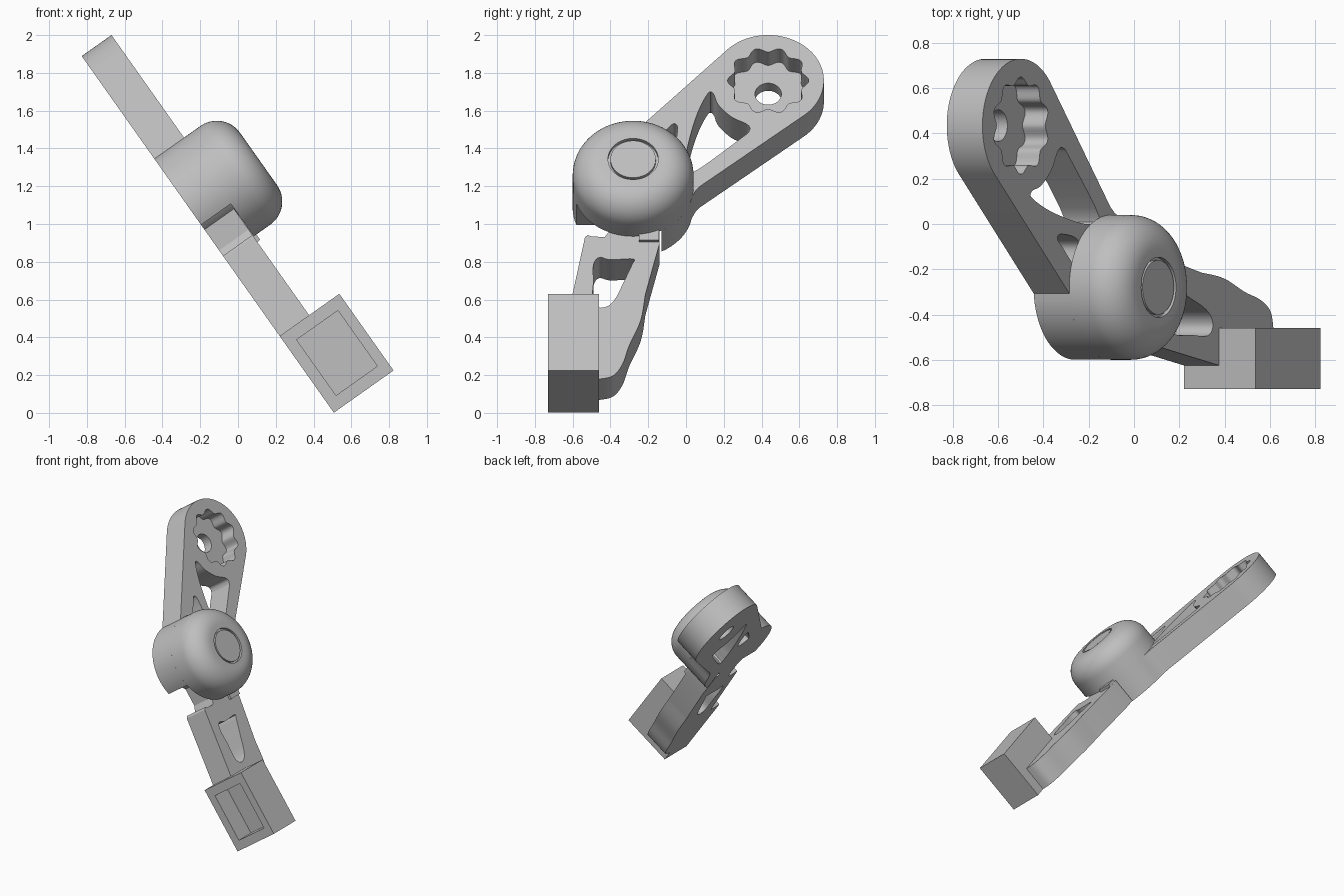
import bpy, bmesh, math
from mathutils import Matrix, Vector

if "Cube" in bpy.data.objects:
    bpy.data.objects.remove(bpy.data.objects["Cube"])

# Local frame: x = across, y = along the arm, z = out of the tilted plate
s3, s2 = math.sqrt(1 / 3), math.sqrt(2 / 3)
along, out = Vector((-s3, 0, s2)), Vector((s2, 0, s3))
FRAME = Matrix.Translation(out * 0.415) @ Matrix(
    ((0, along.x, out.x), (1, 0, 0), (0, along.z, out.z))).to_4x4()

grey = bpy.data.materials.new("light grey")
grey.diffuse_color = (0.52, 0.52, 0.52, 1)
grey.use_nodes = True
grey.node_tree.nodes["Principled BSDF"].inputs["Base Color"].default_value = grey.diffuse_color
PIVOT, HEAD = (-0.28, 1.035), (0.435, 1.725)


def finish(name, bm):
    bmesh.ops.recalc_face_normals(bm, faces=bm.faces)
    mesh = bpy.data.meshes.new(name)
    bm.to_mesh(mesh)
    bm.free()
    mesh.materials.append(grey)
    ob = bpy.data.objects.new(name, mesh)
    bpy.context.collection.objects.link(ob)
    ob.matrix_world = FRAME
    return ob


def prism(name, pts, w0, w1):
    bm = bmesh.new()
    face = bm.faces.new([bm.verts.new((x, y, w0)) for x, y in pts])
    res = bmesh.ops.extrude_face_region(bm, geom=[face])
    top = [v for v in res["geom"] if isinstance(v, bmesh.types.BMVert)]
    bmesh.ops.translate(bm, verts=top, vec=(0, 0, w1 - w0))
    return finish(name, bm)


def rect(x0, x1, y0, y1):
    return [(x0, y0), (x1, y0), (x1, y1), (x0, y1)]


def arc(c, r, a0, a1, n):
    angles = [math.radians(a0 + (a1 - a0) * i / n) for i in range(n + 1)]
    return [(c[0] + r * math.cos(a), c[1] + r * math.sin(a)) for a in angles]


def curve(pts, closed=True, n=5):
    """Smooth curve through the points."""
    p = [Vector(q) for q in pts]
    m, res = len(p), []
    for i in range(m if closed else m - 1):
        k = [(i + j) % m if closed else min(max(i + j, 0), m - 1) for j in (-1, 0, 1, 2)]
        a, b, c, d = (p[j] for j in k)
        for s in range(n):
            t = s / n
            v = 0.5 * (2 * b + (c - a) * t + (2 * a - 5 * b + 4 * c - d) * t * t
                       + (3 * b - a - 3 * c + d) * t ** 3)
            res.append((v.x, v.y))
    return res if closed else res + [tuple(p[-1])]


def cut(ob, cutter):
    cutter.hide_render = True
    mod = ob.modifiers.new("cut", 'BOOLEAN')
    mod.operation, mod.solver, mod.object = 'DIFFERENCE', 'EXACT', cutter
    bpy.context.view_layer.objects.active = ob
    bpy.ops.object.modifier_apply(modifier=mod.name)
    bpy.data.objects.remove(cutter)


def smooth(ob):
    bpy.ops.object.select_all(action='DESELECT')
    ob.select_set(True)
    bpy.context.view_layer.objects.active = ob
    bpy.ops.object.shade_smooth_by_angle(angle=math.radians(32))


# Upper arm: round head, tapered body, pivot disc with a notch for the link
outline = arc(HEAD, 0.295, -52, 137, 40)
outline += arc(PIVOT, 0.32, 95, 199.9, 24)
outline += arc(PIVOT, 0.185, 216, 324, 18)
outline += arc(PIVOT, 0.32, -62, -20, 10)
outline += [(0.03, 0.965), (0.047, 1.005), (0.075, 1.04)]
arm = prism("upper_arm", outline, 0, 0.193)
# Scalloped socket and bolt hole in the head
scallop = []
for i in range(120):
    a = 2 * math.pi * i / 120
    r = 0.2 + 0.015 * math.cos(10 * a)
    scallop.append((HEAD[0] + r * math.cos(a), HEAD[1] + r * math.sin(a)))
cut(arm, prism("socket_cutter", scallop, 0.07, 0.3))
cut(arm, prism("bolt_cutter", arc(HEAD, 0.07, 0, 352.5, 47), -0.1, 0.3))
# Lightening windows in the arm
window = curve([(0.03, 1.125), (0.29, 1.35), (0.335, 1.4), (0.325, 1.44), (0.24, 1.49),
                (0.17, 1.57), (0.145, 1.64), (0.115, 1.64), (0.06, 1.51),
                (0.015, 1.33), (0.0, 1.2)])
cut(arm, prism("window_cutter", window, -0.1, 0.3))
small = curve([(-0.1, 1.41), (-0.065, 1.445), (-0.045, 1.42), (-0.06, 1.31),
               (-0.11, 1.26), (-0.19, 1.3)])
cut(arm, prism("small_window_cutter", small, -0.1, 0.3))
smooth(arm)

# Domed knob with a ring groove, turned around the pivot
profile = [(0, 0.448), (0.12, 0.448), (0.12, 0.43), (0.133, 0.43), (0.133, 0.45)]
profile += arc((0.17, 0.3), 0.15, 90, 0, 12) + [(0.32, 0.193), (0, 0.193)]
bm = bmesh.new()
vs = [bm.verts.new((PIVOT[0] + r, PIVOT[1], w)) for r, w in profile]
es = [bm.edges.new(e) for e in zip(vs, vs[1:])]
bmesh.ops.spin(bm, geom=vs + es, cent=(*PIVOT, 0), axis=(0, 0, 1),
               angle=2 * math.pi, steps=72, use_merge=True)
bmesh.ops.remove_doubles(bm, verts=bm.verts, dist=1e-5)
smooth(finish("knob", bm))

# Lower link: neck into the notch, wavy right side, window
side = curve([(-0.46, -0.21), (-0.385, -0.187), (-0.335, -0.11), (-0.30, 0.01),
              (-0.24, 0.17), (-0.215, 0.34)], closed=False)
outline = side + [(-0.14, 0.67), (-0.14, 0.86)] + arc(PIVOT, 0.18, 305, 228, 12)
outline += [(-0.40, 0.76), (-0.43, 0.712), (-0.5, 0.715), (-0.52, 0.725), (-0.535, 0.71),
            (-0.625, 0.205), (-0.46, 0.205)]
link = prism("lower_link", outline, 0, 0.191)
window = curve([(-0.49, 0.53), (-0.46, 0.58), (-0.40, 0.565), (-0.28, 0.57), (-0.285, 0.535),
                (-0.33, 0.42), (-0.37, 0.32), (-0.41, 0.267), (-0.46, 0.255),
                (-0.495, 0.3), (-0.49, 0.42)])
cut(link, prism("link_window_cutter", window, -0.1, 0.3))
smooth(link)

# Small stop tab where the link meets the knob
prism("stop_tab", rect(-0.25, -0.142, 0.68, 0.84), 0.15, 0.21)

# End block with a rectangular pocket in its front side
block = prism("end_block", rect(-0.73, -0.46, -0.292, 0.205), 0, 0.387)
cut(block, prism("pocket_cutter", rect(-0.8, -0.58, -0.224, 0.137), 0.062, 0.33))
